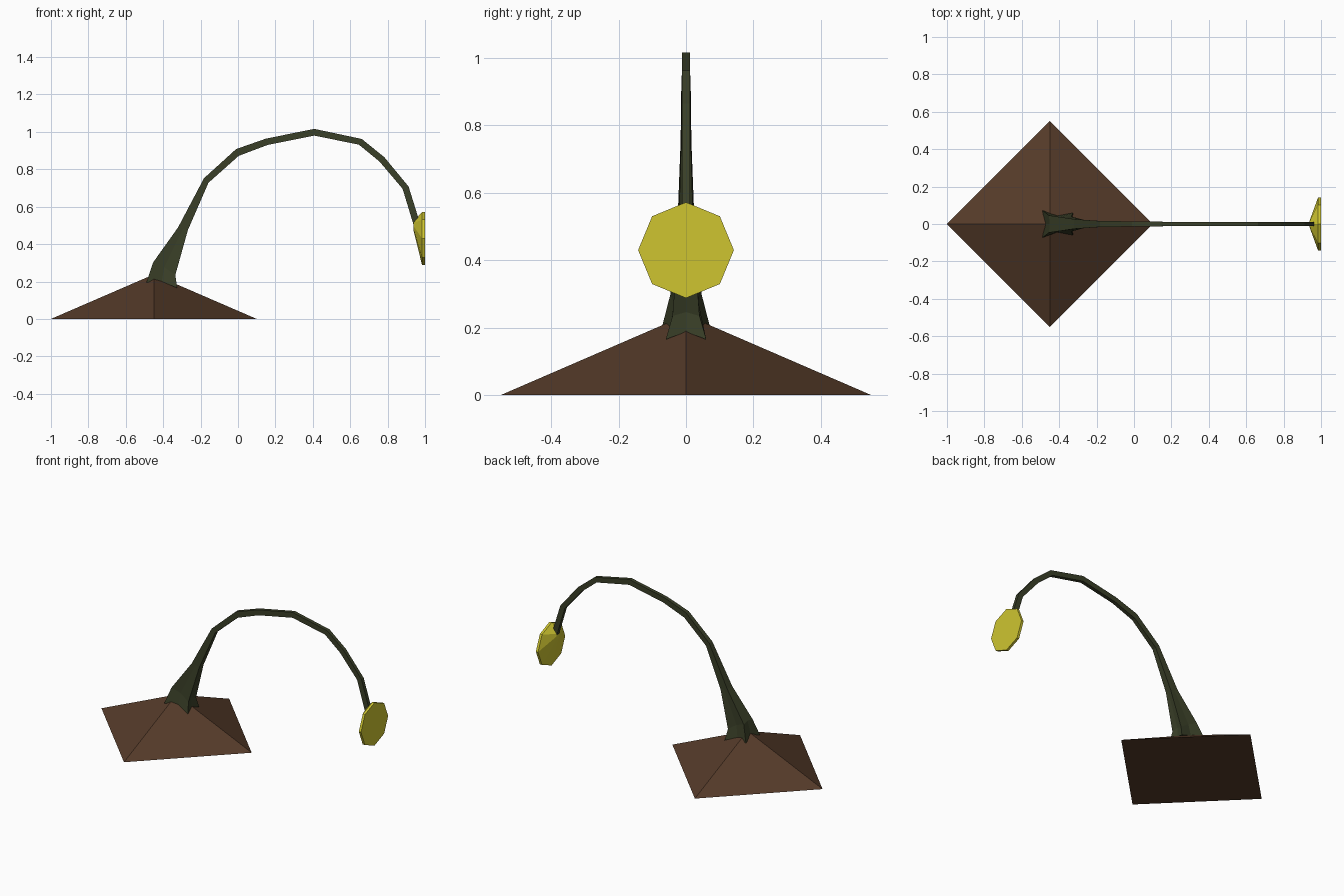
import bpy, bmesh, math
from mathutils import Vector

if "Cube" in bpy.data.objects:
    bpy.data.objects.remove(bpy.data.objects["Cube"])


def material(name, rgb):
    m = bpy.data.materials.new(name)
    m.diffuse_color = (*rgb, 1)
    m.use_nodes = True
    m.node_tree.nodes["Principled BSDF"].inputs["Base Color"].default_value = m.diffuse_color
    return m


brown = material("soil brown", (0.09, 0.043, 0.022))
green = material("dark stem green", (0.042, 0.050, 0.021))
yellow = material("flower yellow", (0.62, 0.56, 0.03))


def loft(name, rings, mat, tip=None):
    """Skin a list of equal-length rings, cap the ends, optionally close on a tip."""
    bm = bmesh.new()
    rows = [[bm.verts.new(p) for p in ring] for ring in rings]
    n = len(rows[0])
    for a, b in zip(rows, rows[1:]):
        for i in range(n):
            j = (i + 1) % n
            bm.faces.new((a[i], a[j], b[j], b[i]))
    bm.faces.new(rows[0][::-1])
    if tip:
        t = bm.verts.new(tip)
        for i in range(n):
            bm.faces.new((rows[-1][i], rows[-1][(i + 1) % n], t))
    else:
        bm.faces.new(rows[-1])
    bmesh.ops.recalc_face_normals(bm, faces=bm.faces)
    me = bpy.data.meshes.new(name)
    bm.to_mesh(me)
    bm.free()
    me.materials.append(mat)
    ob = bpy.data.objects.new(name, me)
    bpy.context.collection.objects.link(ob)
    return ob


# Four-sided mound
CX = -0.45
square = [(CX + 0.55 * math.cos(k * math.pi / 2), 0.55 * math.sin(k * math.pi / 2), 0)
          for k in range(4)]
loft("mound", [square], brown, tip=(CX, 0, 0.238))


# Stem: outer edge x,z / inner edge x,z / outer and inner half width / side pinch
sections = [
    (-0.49, 0.195, -0.325, 0.165, 0.073, 0.060, 0.66),
    (-0.455, 0.300, -0.335, 0.235, 0.046, 0.040, 0.85),
    (-0.320, 0.490, -0.268, 0.475, 0.026, 0.022, 1.0),
    (-0.182, 0.752, -0.158, 0.728, 0.016, 0.015, 1.0),
    (-0.010, 0.908, 0.004, 0.872, 0.014, 0.013, 1.0),
    (0.150, 0.964, 0.158, 0.930, 0.012, 0.012, 1.0),
    (0.408, 1.016, 0.408, 0.980, 0.012, 0.012, 1.0),
    (0.662, 0.962, 0.646, 0.932, 0.012, 0.012, 1.0),
    (0.782, 0.865, 0.756, 0.842, 0.012, 0.012, 1.0),
    (0.912, 0.708, 0.880, 0.696, 0.012, 0.012, 1.0),
    (0.972, 0.515, 0.938, 0.505, 0.012, 0.012, 1.0),
]


def stem_ring(ox, oz, ix, iz, wo, wi, pinch):
    o, i = Vector((ox, 0, oz)), Vector((ix, 0, iz))
    mid, y = (o + i) / 2, Vector((0, 1, 0))
    root = 1 - pinch
    lift = Vector((0, 0, 0.06 * root))
    end_o = o.lerp(mid, root * 0.5) + lift
    end_i = i.lerp(mid, root * 0.5) + lift
    wm = (wo + wi) / 2 * pinch
    return [o - y * wo, mid - y * wm + lift, i - y * wi, end_i,
            i + y * wi, mid + y * wm + lift, o + y * wo, end_o]


loft("stem", [stem_ring(*s) for s in sections], green)


# Flower head: flat octagonal face, thin rim, tapering back that meets the stem
def octagon(x, z, r_y, r_z):
    return [(x, r_y * math.sin(k * math.pi / 4), z + r_z * math.cos(k * math.pi / 4))
            for k in range(8)]


loft("flower_head", [octagon(1.0, 0.43, 0.142, 0.142),
                     octagon(0.984, 0.43, 0.142, 0.142),
                     octagon(0.938, 0.497, 0.015, 0.022)], yellow)
